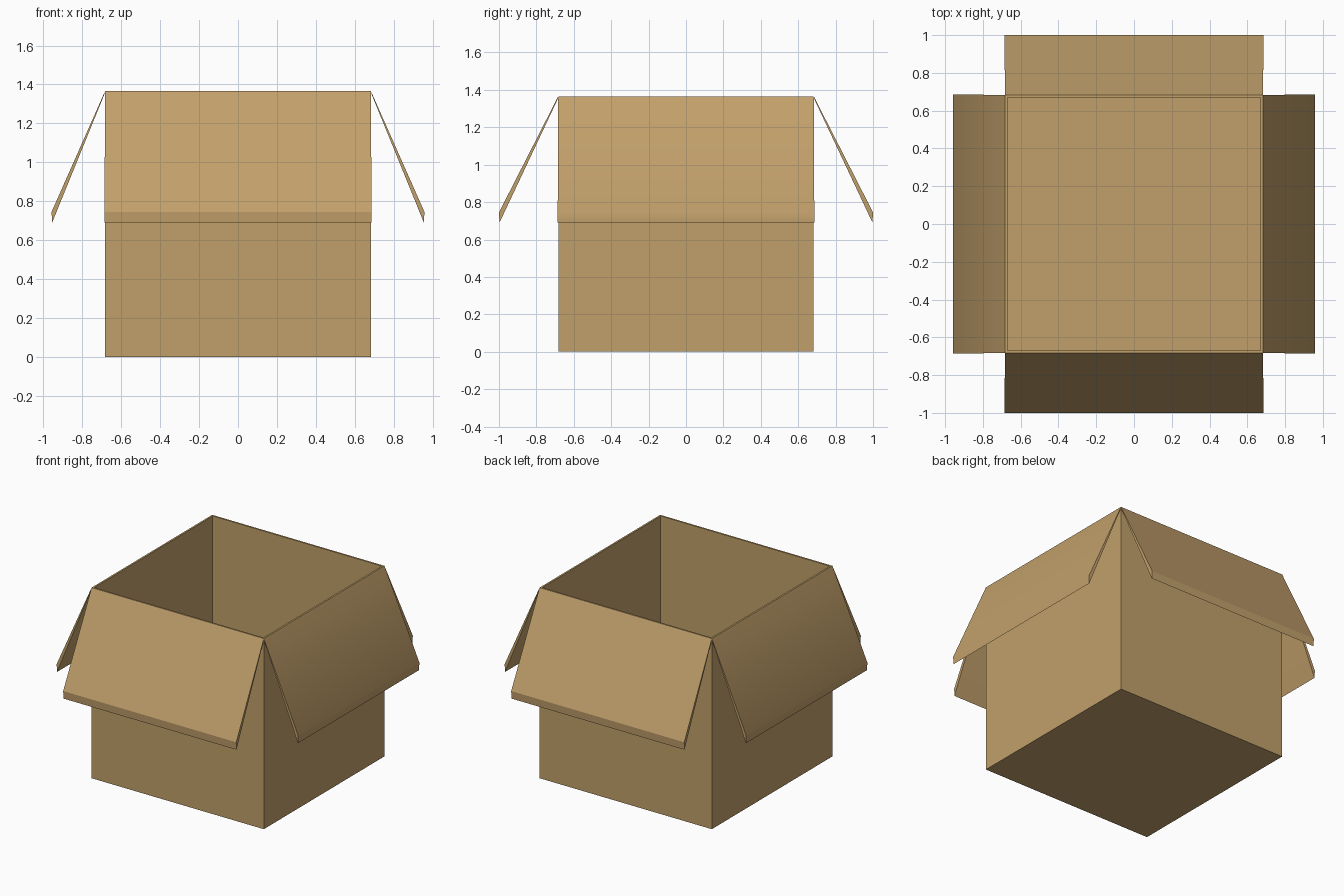
import bpy, bmesh, math
from mathutils import Matrix

if "Cube" in bpy.data.objects:
    bpy.data.objects.remove(bpy.data.objects["Cube"])

card = bpy.data.materials.new("cardboard_brown")
card.diffuse_color = (0.54, 0.352, 0.147, 1)
card.use_nodes = True
card.node_tree.nodes["Principled BSDF"].inputs["Base Color"].default_value = card.diffuse_color

HALF, TOP, WALL = 0.683, 1.366, 0.018


def add_object(name, bm):
    bmesh.ops.recalc_face_normals(bm, faces=bm.faces)
    mesh = bpy.data.meshes.new(name)
    bm.to_mesh(mesh)
    bm.free()
    mesh.materials.append(card)
    ob = bpy.data.objects.new(name, mesh)
    bpy.context.collection.objects.link(ob)
    return ob


# Open box: a cube whose top is inset to a thin rim and pushed down to the floor
bm = bmesh.new()
bmesh.ops.create_cube(bm, size=1)
for v in bm.verts:
    v.co = (v.co.x * 2 * HALF, v.co.y * 2 * HALF, (v.co.z + 0.5) * TOP)
top = max(bm.faces, key=lambda f: f.calc_center_median().z)
bmesh.ops.inset_region(bm, faces=[top], thickness=WALL)
inner = bmesh.ops.extrude_face_region(bm, geom=[top])
for v in inner["geom"]:
    if isinstance(v, bmesh.types.BMVert):
        v.co.z = WALL
if top.is_valid:
    bmesh.ops.delete(bm, geom=[top], context='FACES_ONLY')
add_object("box_body", bm)


# Folded-out flap: a wedge, thin at the crease and thicker at the free edge
def flap(name, reach, angle):
    profile = [(HALF, TOP), (reach, 0.745), (reach - 0.003, 0.69), (HALF + 0.004, TOP - 0.018)]
    widths = [HALF, HALF + 0.003, HALF + 0.003, HALF]
    bm = bmesh.new()
    a = [bm.verts.new((r, -w, z)) for (r, z), w in zip(profile, widths)]
    b = [bm.verts.new((r, w, z)) for (r, z), w in zip(profile, widths)]
    bm.faces.new(a)
    bm.faces.new(b)
    for i in range(4):
        j = (i + 1) % 4
        bm.faces.new((a[i], a[j], b[j], b[i]))
    bm.transform(Matrix.Rotation(math.radians(angle), 4, 'Z'))
    ob = add_object(name, bm)
    bpy.ops.object.select_all(action='DESELECT')
    ob.select_set(True)
    bpy.context.view_layer.objects.active = ob
    bpy.ops.object.shade_smooth_by_angle(angle=math.radians(30))


flap("right_flap", 0.958, 0)
flap("back_flap", 1.0, 90)
flap("left_flap", 0.958, 180)
flap("front_flap", 1.0, 270)
